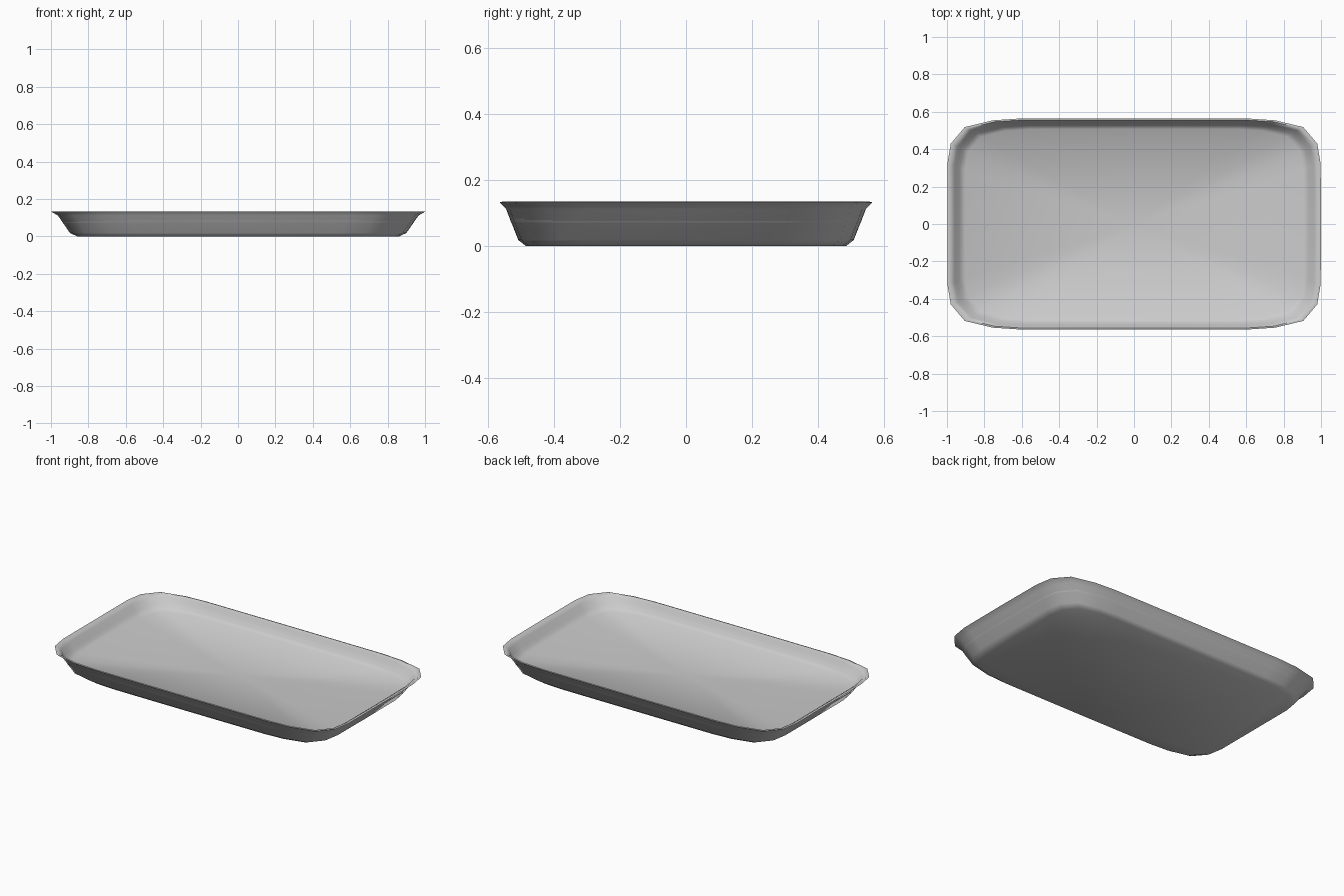
import bpy, bmesh

if "Cube" in bpy.data.objects:
    bpy.data.objects.remove(bpy.data.objects["Cube"])

# Quarter of the rounded rectangular outline, as fractions of the half sizes
QUARTER = [(1, 0), (0.998, 0.57), (0.98, 0.76), (0.905, 0.917),
           (0.755, 0.981), (0.61, 0.998), (0, 1)]


def outline():
    q = QUARTER
    pts = q[:-1]
    pts += [(-x, y) for x, y in reversed(q[1:])]
    pts += [(-x, -y) for x, y in q[1:-1]]
    pts += [(x, -y) for x, y in reversed(q[1:])]
    return pts


# Cross-section from underside, over the rim, to the inner floor:
# half width, half depth, height
PROFILE = [
    (0.86, 0.485, 0.0), (0.90, 0.508, 0.018),
    (0.965, 0.545, 0.112), (1.0, 0.565, 0.132),
    (0.988, 0.557, 0.134), (0.962, 0.546, 0.118),
    (0.938, 0.530, 0.072), (0.905, 0.508, 0.052),
]

bm = bmesh.new()
rings = [[bm.verts.new((x * a, y * b, z)) for x, y in outline()]
         for a, b, z in PROFILE]
n = len(rings[0])
for lower, upper in zip(rings, rings[1:]):
    for i in range(n):
        j = (i + 1) % n
        bm.faces.new((lower[i], lower[j], upper[j], upper[i]))

# Underside and fanned inner floor
bm.faces.new(list(reversed(rings[0])))
centre = bm.verts.new((0, 0, 0.048))
for i in range(n):
    bm.faces.new((rings[-1][i], rings[-1][(i + 1) % n], centre))
bmesh.ops.recalc_face_normals(bm, faces=bm.faces)

mesh = bpy.data.meshes.new("tray")
bm.to_mesh(mesh)
bm.free()
tray = bpy.data.objects.new("tray", mesh)
bpy.context.collection.objects.link(tray)

# Single light grey colour
grey = bpy.data.materials.new("light grey")
grey.diffuse_color = (0.6, 0.6, 0.6, 1)
grey.use_nodes = True
grey.node_tree.nodes["Principled BSDF"].inputs["Base Color"].default_value = grey.diffuse_color
mesh.materials.append(grey)

# Smooth walls with a crisp rim
bpy.context.view_layer.objects.active = tray
tray.select_set(True)
bpy.ops.object.shade_smooth_by_angle(angle=1.0)
